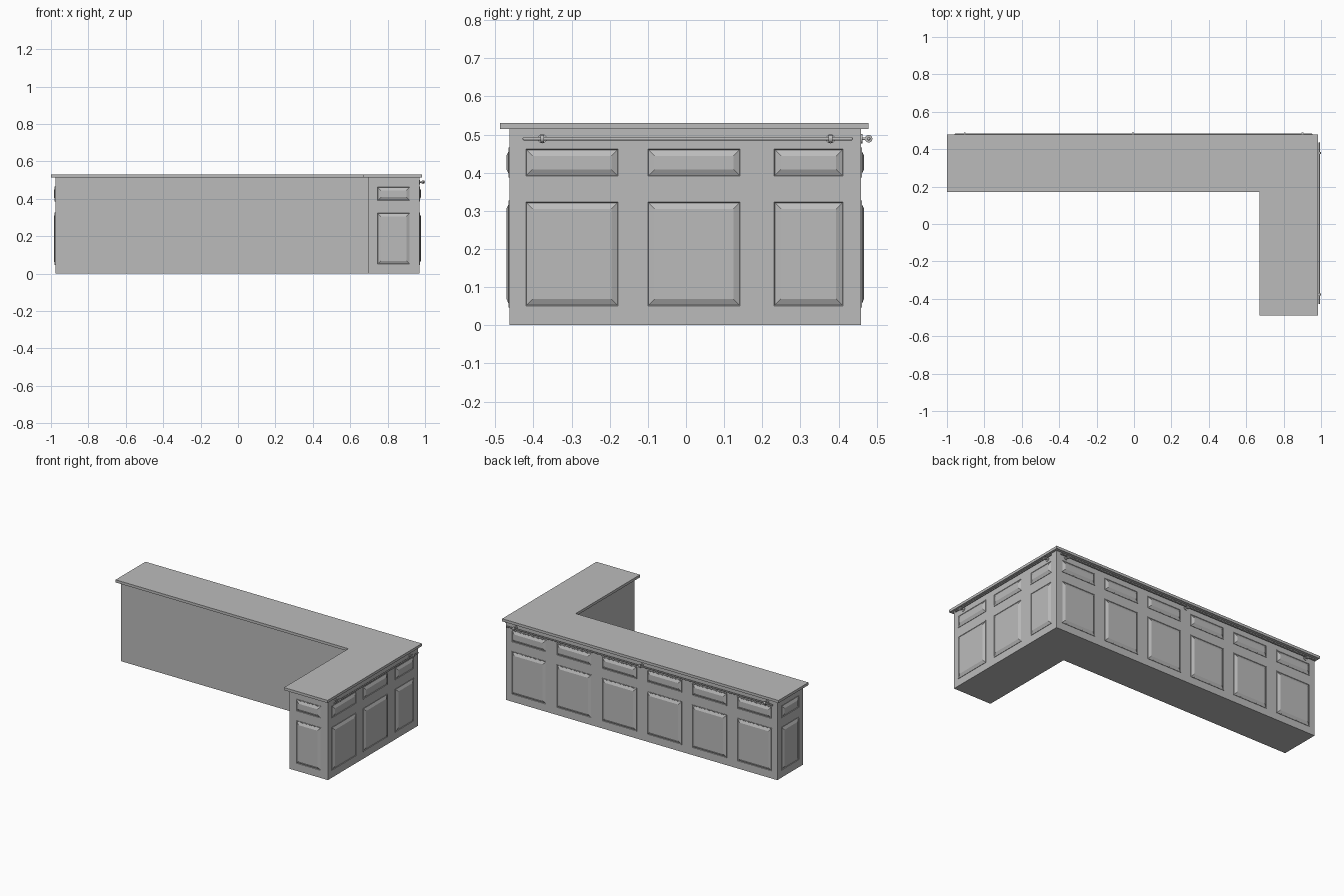
import bpy, bmesh, math
from mathutils import Vector, Matrix

if "Cube" in bpy.data.objects:
    bpy.data.objects.remove(bpy.data.objects["Cube"])

grey = bpy.data.materials.new("counter grey")
grey.diffuse_color = (0.5, 0.5, 0.5, 1)
grey.use_nodes = True
grey.node_tree.nodes["Principled BSDF"].inputs["Base Color"].default_value = grey.diffuse_color
UP = Vector((0, 0, 1))


def finish(name, bm, smooth=False):
    mesh = bpy.data.meshes.new(name)
    bm.to_mesh(mesh)
    bm.free()
    mesh.materials.append(grey)
    ob = bpy.data.objects.new(name, mesh)
    bpy.context.collection.objects.link(ob)
    if smooth:
        bpy.ops.object.select_all(action='DESELECT')
        bpy.context.view_layer.objects.active = ob
        ob.select_set(True)
        bpy.ops.object.shade_smooth_by_angle(angle=math.radians(40))
    return ob


def l_prism(name, x0, x1, x2, y0, y1, y2, z0, z1):
    """L-shaped block: long run at the back, short leg on the right."""
    bm = bmesh.new()
    pts = [(x0, y1), (x1, y1), (x1, y0), (x2, y0), (x2, y2), (x0, y2)]
    face = bm.faces.new([bm.verts.new((x, y, z0)) for x, y in pts])
    ext = bmesh.ops.extrude_face_region(bm, geom=[face])
    top = [v for v in ext['geom'] if isinstance(v, bmesh.types.BMVert)]
    bmesh.ops.translate(bm, verts=top, vec=(0, 0, z1 - z0))
    bmesh.ops.recalc_face_normals(bm, faces=bm.faces)
    finish(name, bm)


def panel(bm, origin, u, a, b, z0, z1):
    """Raised panel with a thin lip and a wide bevel; u x up is outward."""
    n = u.cross(UP)
    rings = []
    for inset, depth in [(0, 0), (0, .003), (.004, .003), (.006, .0005), (.022, .008)]:
        rect = [(a + inset, z0 + inset), (b - inset, z0 + inset),
                (b - inset, z1 - inset), (a + inset, z1 - inset)]
        rings.append([bm.verts.new(origin + u * s + UP * z + n * depth) for s, z in rect])
    for lo, hi in zip(rings, rings[1:]):
        for i in range(4):
            j = (i + 1) % 4
            bm.faces.new((lo[i], lo[j], hi[j], hi[i]))
    bm.faces.new(rings[-1])


def panel_set(name, origin, u, spans):
    bm = bmesh.new()
    for a, b in spans:
        panel(bm, Vector(origin), Vector(u), a, b, .047, .327)   # door
        panel(bm, Vector(origin), Vector(u), a, b, .387, .466)   # drawer
    finish(name, bm)


def rod(bm, p, q, r, seg=12):
    p, q = Vector(p), Vector(q)
    d = q - p
    m = Matrix.Translation((p + q) / 2) @ d.to_track_quat('Z', 'Y').to_matrix().to_4x4()
    bmesh.ops.create_cone(bm, cap_ends=True, segments=seg, radius1=r, radius2=r,
                          depth=d.length, matrix=m)


def rail(name, start, end, out, stops):
    """Foot-rail style bar held off the wall by flanged brackets."""
    start, end, out = Vector(start), Vector(end), Vector(out)
    along = (end - start).normalized()
    bm = bmesh.new()
    rod(bm, start, end, .0045)
    for p in (start, end):                                   # rounded ends
        bmesh.ops.create_uvsphere(bm, u_segments=12, v_segments=8, radius=.0045,
                                  matrix=Matrix.Translation(p))
    for s in stops:
        c = start + along * s
        rod(bm, c - out * .020, c - out * .016, .012)        # wall flange
        rod(bm, c - out * .018, c, .0035)                    # arm
        rod(bm, c - along * .005, c + along * .005, .010)    # collar
    finish(name, bm, True)


# Cabinet body and overhanging worktop
l_prism("cabinet_body", -.977, .695, .97, -.463, .195, .459, 0, .515)
l_prism("worktop", -1, .672, .985, -.488, .172, .479, .514, .531)

# Raised panels on the right, back, front end and left end
panel_set("right_panels", (.97, 0, 0), (0, 1, 0),
          [(-.424, -.174), (-.104, .146), (.227, .416)])
panel_set("back_panels", (0, .459, 0), (-1, 0, 0),
          [(-.93 + i * .324, -.68 + i * .324) for i in range(6)])
panel_set("front_end_panels", (0, -.463, 0), (1, 0, 0), [(.742, .922)])
panel_set("left_end_panels", (-.977, 0, 0), (0, -1, 0), [(-.417, -.237)])

# Rails under the worktop
rail("right_rail", (.99, -.424, .489), (.99, .433, .489), (1, 0, 0), [.047, .803])
rail("back_rail", (.95, .479, .489), (-.955, .479, .489), (0, 1, 0), [.05, .955, 1.855])
